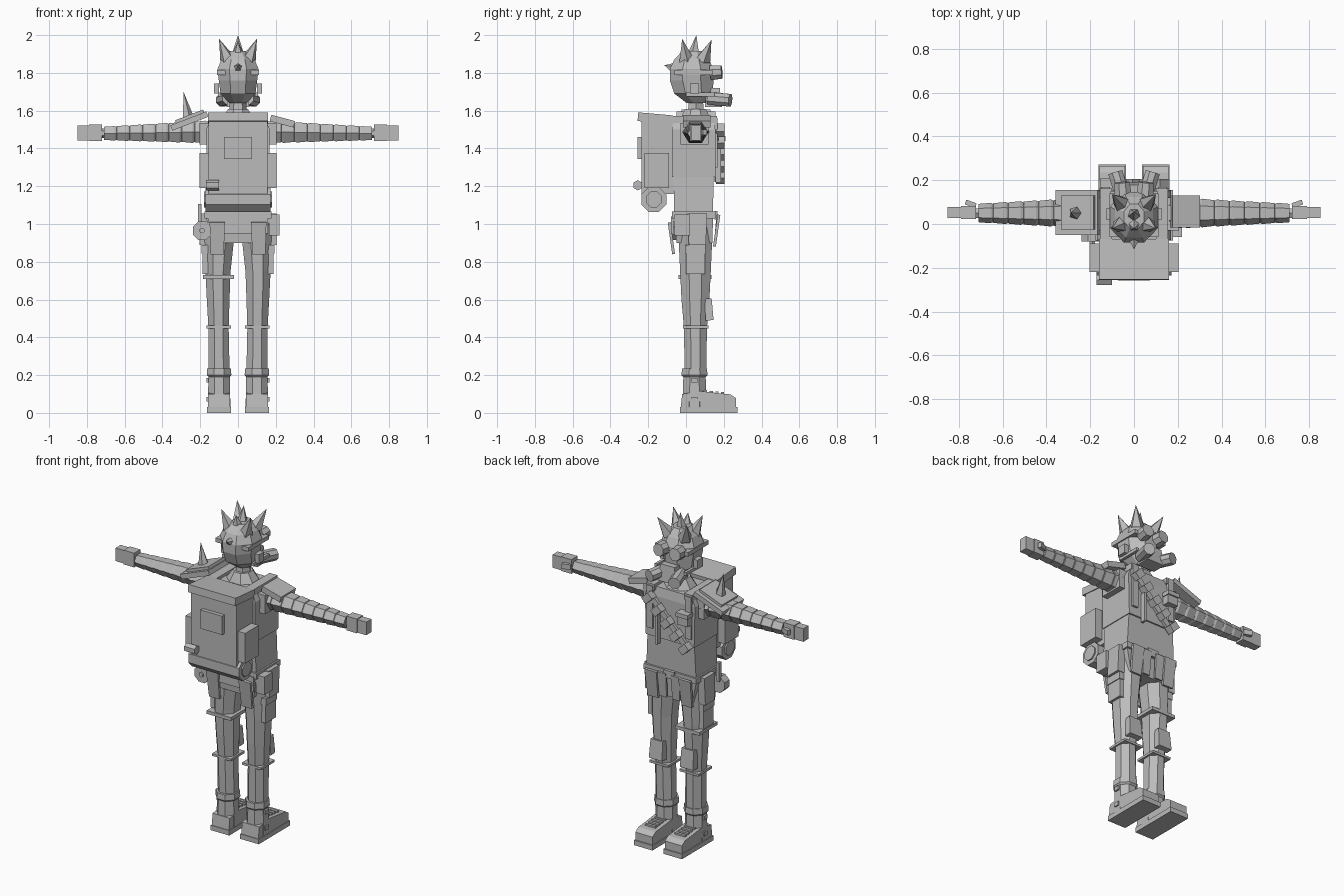
import bpy, bmesh, math
from mathutils import Vector, Matrix

if "Cube" in bpy.data.objects:
    bpy.data.objects.remove(bpy.data.objects["Cube"])

grey = bpy.data.materials.new("plain grey")
grey.diffuse_color = (0.5, 0.5, 0.5, 1)
grey.use_nodes = True
grey.node_tree.nodes["Principled BSDF"].inputs["Base Color"].default_value = grey.diffuse_color


def finish(name, bm):
    bmesh.ops.recalc_face_normals(bm, faces=bm.faces[:])
    me = bpy.data.meshes.new(name)
    bm.to_mesh(me)
    bm.free()
    me.materials.append(grey)
    ob = bpy.data.objects.new(name, me)
    bpy.context.collection.objects.link(ob)
    return ob


def box(name, x, y, z, tilt=0, lean=0, top=(1, 1)):
    """Box from ranges; tilt turns it about y, lean about x, top scales its upper face."""
    bm = bmesh.new()
    bmesh.ops.create_cube(bm, size=1)
    for v in bm.verts:
        if v.co.z > 0:
            v.co.x *= top[0]
            v.co.y *= top[1]
        v.co = Vector((v.co.x * (x[1] - x[0]), v.co.y * (y[1] - y[0]), v.co.z * (z[1] - z[0])))
    rot = Matrix.Rotation(math.radians(tilt), 4, 'Y') @ Matrix.Rotation(math.radians(lean), 4, 'X')
    mid = Vector((sum(x) / 2, sum(y) / 2, sum(z) / 2))
    bm.transform(Matrix.Translation(mid) @ rot)
    return finish(name, bm)


def rod(name, a, b, r1, r2, n=6, spin=0):
    """Cylinder or cone from a to b."""
    a, b = Vector(a), Vector(b)
    bm = bmesh.new()
    bmesh.ops.create_cone(bm, cap_ends=True, segments=n, radius1=r1, radius2=r2, depth=(b - a).length)
    q = (b - a).to_track_quat('Z', 'Y').to_matrix().to_4x4()
    bm.transform(Matrix.Translation((a + b) / 2) @ q @ Matrix.Rotation(math.radians(spin), 4, 'Z'))
    bmesh.ops.remove_doubles(bm, verts=bm.verts[:], dist=1e-5)
    return finish(name, bm)


def loft(name, rings, n, spin=0, axis='Z'):
    """Skin n-sided rings given as (position, centre u, centre v, radius u, radius v)."""
    bm = bmesh.new()
    loops = []
    for p, cu, cv, ru, rv in rings:
        loop = []
        for i in range(n):
            t = math.radians(spin) + math.tau * i / n
            u, v = cu + ru * math.cos(t), cv + rv * math.sin(t)
            loop.append(bm.verts.new((u, v, p) if axis == 'Z' else (p, u, v)))
        loops.append(loop)
    for a, b in zip(loops, loops[1:]):
        for i in range(n):
            bm.faces.new((a[i], a[(i + 1) % n], b[(i + 1) % n], b[i]))
    bm.faces.new(loops[0])
    bm.faces.new(loops[-1])
    return finish(name, bm)


def extrude(name, profile, x):
    """Side profile of (y, z) points extruded along x."""
    bm = bmesh.new()
    f = bm.faces.new([bm.verts.new((x[0], py, pz)) for py, pz in profile])
    g = bmesh.ops.extrude_face_region(bm, geom=[f])['geom']
    bmesh.ops.translate(bm, vec=(x[1] - x[0], 0, 0), verts=[v for v in g if isinstance(v, bmesh.types.BMVert)])
    return finish(name, bm)


def span(s, a, b):
    return tuple(sorted((s * a, s * b)))


# Head, neck and hair spikes
loft("head", [(1.64, 0, .06, .05, .06), (1.69, 0, .04, .1, .11), (1.76, 0, .03, .11, .125),
              (1.82, 0, .03, .118, .125), (1.87, 0, .03, .095, .1), (1.915, 0, .035, .05, .06)], 8, 22.5)
loft("neck", [(1.56, 0, .05, .05, .05), (1.7, 0, .055, .04, .04)], 6)
loft("collar", [(1.55, 0, .05, .1, .09), (1.61, 0, .05, .055, .06)], 8, 22.5)
for i, (base, tip) in enumerate([((0, .04, 1.88), (0, .055, 2.0)), ((0, -.05, 1.82), (0, -.115, 1.84)),
                                 ((0, 0, 1.88), (0, -.02, 1.97))]):
    rod("hair_spike_%d" % i, base, tip, .04, 0, 5)
for s in (-1, 1):
    rod("front_hair_spike", (s * .055, .09, 1.87), (s * .1, .135, 1.975), .042, 0, 5)
    rod("rear_hair_spike", (s * .055, 0, 1.87), (s * .1, -.02, 1.98), .042, 0, 5)
    # Goggles, breathing mask and ear pieces
    rod("goggle_lens", (s * .05, .13, 1.8), (s * .055, .19, 1.805), .042, .038, 8, 22.5)
    rod("mask_filter", (s * .05, .12, 1.665), (s * .085, .235, 1.655), .036, .036, 8, 22.5)
    box("ear_piece", span(s, .1, .128), (.02, .07), (1.69, 1.745))
    box("mask_strap", span(s, .09, .107), (.0, .15), (1.675, 1.695))
box("goggle_strap", (-.112, .112), (-.06, .14), (1.79, 1.815))
box("mask", (-.06, .06), (.1, .19), (1.62, 1.72), top=(.8, .75))

# Torso and jacket
loft("chest", [(1.25, 0, .04, .232, .163), (1.5, 0, .04, .24, .163), (1.555, 0, .04, .2, .15)], 4, 45)
loft("waist", [(1.03, 0, .04, .24, .145), (1.25, 0, .04, .225, .15)], 4, 45)
box("belt", (-.178, .178), (-.075, .155), (1.03, 1.065))
loft("hips", [(.9, 0, .045, .2, .135), (1.04, 0, .04, .24, .145)], 4, 45)

for s in (-1, 1):
    # Ribbed sleeves and hands
    rings = []
    for i in range(8):
        x0, x1 = .16 + i * .069, .16 + (i + 1) * .069
        r = .073 - .0038 * i
        c = 1.487 - .001 * i
        rings += [(s * x0, .05, c, r * .9, r * .86), (s * (x0 + .012), .05, c, r, r * .95),
                  (s * (x1 - .002), .05, c, r * .9, r * .86)]
    loft("sleeve", rings, 6, 0, 'X')
    rod("wrist", (s * .7, .05, 1.48), (s * .74, .05, 1.48), .025, .025, 6)
    box("palm", span(s, .72, .79), (.022, .082), (1.44, 1.527))
    box("fingers", span(s, .785, .85), (.028, .078), (1.442, 1.522))
    thumb = box("thumb", (-.025, .025), (-.011, .011), (1.47, 1.5))
    thumb.location = (s * .745, .092, 0)
    thumb.rotation_euler = (0, 0, s * .35)
    box("shoulder_strap", span(s, .1, .155), (-.09, .163), (1.535, 1.572))
    box("strap_front", span(s, .11, .15), (.15, .168), (1.3, 1.56))
    box("armpit_gusset", span(s, .15, .205), (-.03, .12), (1.42, 1.535))

    # Legs, knee pads and straps
    loft("leg", [(.22, s * .1, .05, .06, .062), (.45, s * .103, .05, .058, .066), (.6, s * .105, .05, .065, .08),
                 (.75, s * .106, .05, .072, .088), (1.0, s * .095, .05, .09, .1)], 8, 22.5)
    box("knee_strap", span(s, .038, .166), (-.015, .118), (.448, .462))
    box("knee_pad", span(s, .06, .15), (.1, .142), (.49, .605), lean=4, top=(.9, .9))

    # Boots
    loft("boot_shaft", [(.03, s * .1, .045, .065, .07), (.19, s * .1, .045, .061, .064),
                        (.2, s * .1, .045, .07, .074), (.235, s * .1, .045, .068, .072)], 8, 22.5)
    box("sole", span(s, .037, .163), (-.032, .272), (0, .03))
    extrude("boot_foot", [(-.028, .03), (.265, .03), (.265, .078), (.235, .098), (.19, .102),
                          (.08, .115), (-.02, .1)], span(s, .042, .158))
    for k in range(4):
        box("boot_lace", span(s, .065, .135), (.095 + k * .03, .112 + k * .03), (.09, .12 - k * .003))
    for k in (0, 1):
        box("boot_buckle", span(s, .155, .167), (.03, .06), (.06 + k * .1, .085 + k * .1))

    # Jacket tails, hip and thigh pouches
    box("rear_tail", span(s, .075, .145), (-.085, -.07), (.84, 1.01), lean=8, top=(1.15, 1))
    box("front_tail", span(s, .08, .15), (.155, .17), (.88, 1.05), lean=-8, top=(1.15, 1))
    box("front_tail_inner", span(s, .02, .07), (.155, .167), (.9, 1.05), lean=-5, top=(1.15, 1))
    box("hip_pouch", span(s, .155, .205), (.015, .105), (.89, 1.055), top=(.9, 1.15))
    box("thigh_pouch", span(s, .145, .187), (0, .1), (.735, .885))
    box("thigh_pouch_flap", span(s, .15, .192), (-.004, .104), (.845, .888))

    # Pack side pocket
    box("pack_side_pocket", span(s, .145, .203), (-.22, -.09), (1.19, 1.375))

box("thigh_strap", (-.185, -.02), (-.04, .135), (.71, .73))
box("rear_skirt", (-.16, .16), (-.08, -.065), (.95, 1.04))
box("rear_hip_pouch", (.165, .22), (-.06, .02), (.94, 1.05))
rod("canteen", (-.19, -.08, .965), (-.19, -.03, .965), .053, .053, 8, 22.5)
rod("canteen_cap", (-.19, -.09, .965), (-.19, -.075, .965), .015, .015, 6)
box("knife", (-.213, -.193), (-.04, -.015), (.99, 1.105))

# Shoulder armour
box("large_shoulder_plate", (-.36, -.155), (-.05, .155), (1.53, 1.56), tilt=-21)
box("upper_shoulder_plate", (-.335, -.175), (-.025, .13), (1.555, 1.578), tilt=-21)
rod("shoulder_spike", (-.265, .05, 1.555), (-.288, .05, 1.7), .034, 0, 5)
box("small_shoulder_plate", (.17, .3), (-.015, .13), (1.527, 1.562), tilt=15)

# Backpack
box("pack_body", (-.155, .155), (-.235, -.065), (1.16, 1.55))
box("pack_flap", (-.16, .16), (-.255, -.07), (1.537, 1.583), lean=-5)
box("pack_rear_pocket", (-.073, .073), (-.258, -.225), (1.345, 1.46))
rod("bedroll", (-.172, -.17, 1.13), (.172, -.17, 1.13), .071, .071, 8, 22.5)
rod("bedroll_core", (-.18, -.17, 1.13), (.18, -.17, 1.13), .045, .045, 8, 22.5)
rod("flask", (-.17, -.255, 1.205), (-.1, -.255, 1.205), .027, .027, 6)

# Chest harness with pouches
tilt = 46
box("bandolier", (-.19, .19), (.15, .172), (1.355, 1.39), tilt=-tilt)
for k in range(-2, 3):
    px, pz = k * .062, 1.372 + k * .062
    box("bandolier_pouch", (px - .022, px + .022), (.16, .205), (pz - .03, pz + .03), tilt=-tilt)
box("chest_pocket", (-.15, -.08), (.15, .2), (1.39, 1.46))
box("chest_pocket_flap", (-.155, -.075), (.15, .208), (1.44, 1.465))
box("chest_rod", (.065, .08), (.155, .185), (1.22, 1.4))
box("belt_buckle", (-.035, .035), (.15, .168), (1.025, 1.07))
